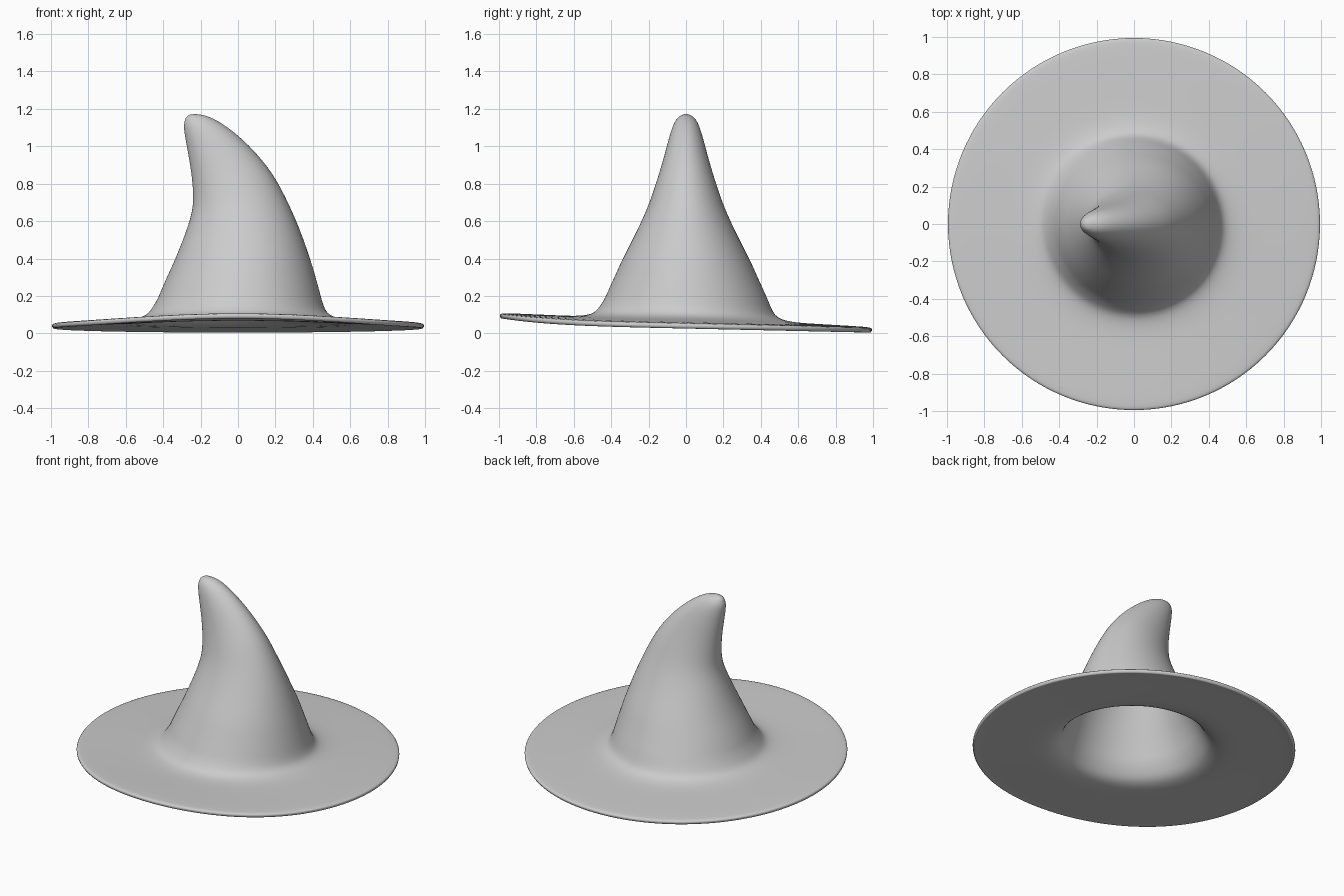
import bpy, bmesh
from math import cos, sin, tau

if "Cube" in bpy.data.objects:
    bpy.data.objects.remove(bpy.data.objects["Cube"])

SEG = 64

# crown sections, tip to base: left x, left z, right x, right z, half depth in y
crown = [
    (-.278, 1.155, -.225, 1.172, .026),
    (-.289, 1.115, -.170, 1.163, .052),
    (-.284, 1.060, -.100, 1.130, .074),
    (-.270, .980, -.010, 1.065, .096),
    (-.250, .860, .090, .970, .125),
    (-.240, .740, .185, .850, .162),
    (-.247, .650, .262, .710, .203),
    (-.280, .540, .330, .555, .263),
    (-.335, .400, .385, .400, .338),
    (-.385, .290, .418, .290, .388),
    (-.432, .180, .448, .180, .438),
]
# brim sections: radius, extra height of the fillet
brim = [(.465, .050), (.49, .022), (.53, .008), (.59, 0), (.70, 0), (.80, 0),
        (.90, 0), (.96, -.001), (.985, -.003), (1.0, -.008)]


def spline(p0, p1, p2, p3, t):
    return [.5 * (2*b + (c-a)*t + (2*a-5*b+4*c-d)*t*t + (3*b-a-3*c+d)*t**3)
            for a, b, c, d in zip(p0, p1, p2, p3)]


def brim_top(r, s):
    # front edge lifts, back edge droops
    t = min(1, max(0, (r - .5) / .5))
    inner = .075 - .013 * s
    rim = .055 - .022 * s + (.033 * s**4 if s < 0 else 0)
    return inner + (rim - inner) * t


# smooth sequence of crown sections
sections = []
n = len(crown)
for i in range(n - 1):
    ring = [crown[max(0, min(n - 1, k))] for k in range(i - 1, i + 3)]
    sections += [spline(*ring, t / 3) for t in range(3)]
sections.append(crown[-1])

bm = bmesh.new()
angles = [tau * j / SEG for j in range(SEG)]
rings = []
for lx, lz, rx, rz, ry in sections:
    rings.append([bm.verts.new(((lx+rx)/2 + (rx-lx)/2*cos(a), ry*sin(a),
                                (lz+rz)/2 + (rz-lz)/2*cos(a))) for a in angles])
for r, lift in brim:
    rings.append([bm.verts.new((r*cos(a), r*sin(a), brim_top(r, sin(a)) + lift))
                  for a in angles])

tip = bm.verts.new((-.258, 1.172, 0))
tip.co = (-.256, 0, 1.171)
for j in range(SEG):
    k = (j + 1) % SEG
    bm.faces.new((tip, rings[0][j], rings[0][k]))
    for a, b in zip(rings, rings[1:]):
        bm.faces.new((a[j], b[j], b[k], a[k]))
for f in bm.faces:
    f.smooth = True

mesh = bpy.data.meshes.new("pointed_hat")
bm.to_mesh(mesh)
bm.free()
hat = bpy.data.objects.new("pointed_hat", mesh)
bpy.context.collection.objects.link(hat)

# felt thickness and rounded rim
solid = hat.modifiers.new("thickness", 'SOLIDIFY')
solid.thickness = .026
solid.offset = -1
sub = hat.modifiers.new("round", 'SUBSURF')
sub.levels = sub.render_levels = 1
